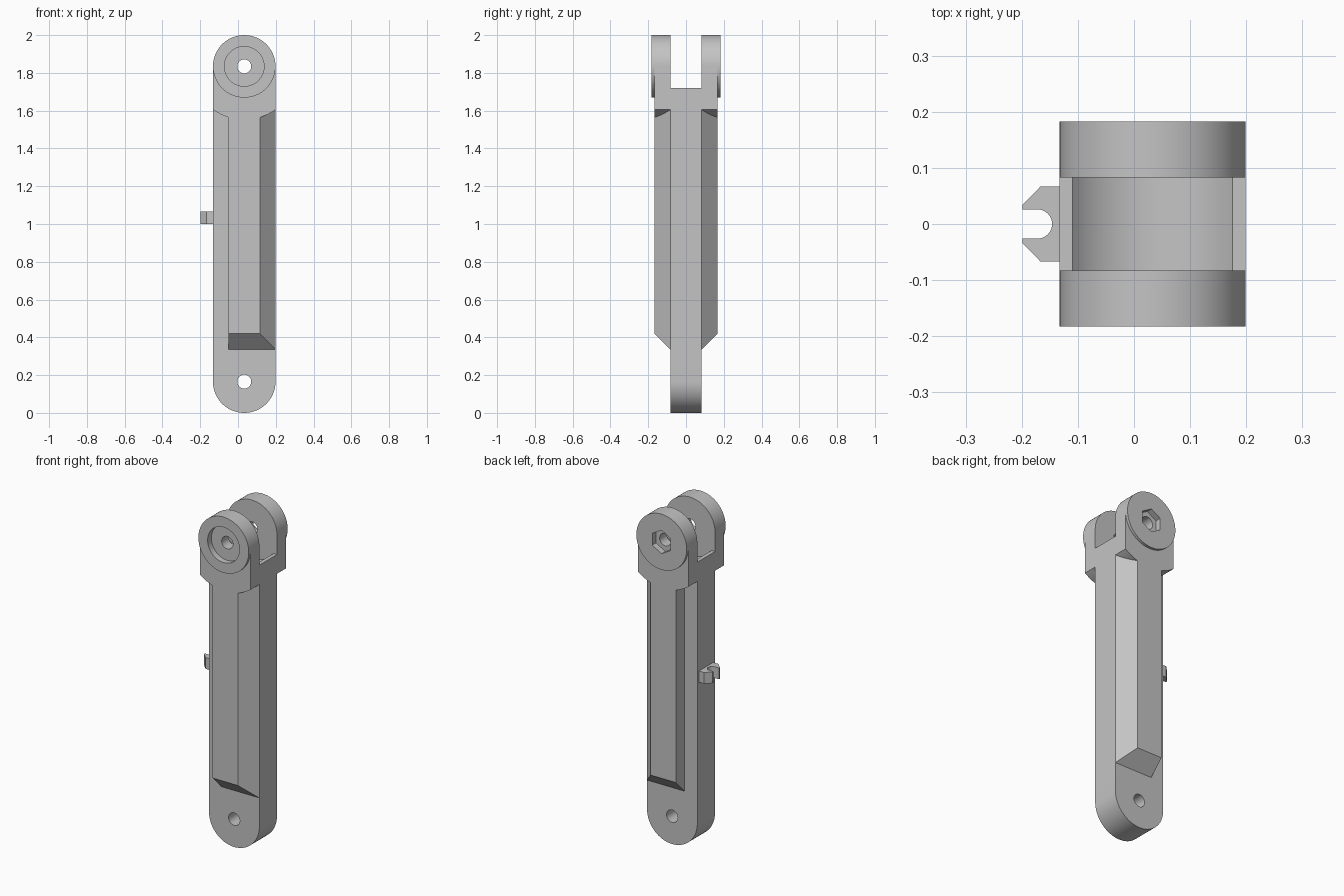
import bpy, bmesh, math

cube = bpy.data.objects.get("Cube")
if cube:
    bpy.data.objects.remove(cube, do_unlink=True)

CX, R = 0.033, 0.1655            # arm centre line and end radius
LOW, TOP = R, 2 - R              # pivot heights
CORE, BLOCK, BOSS = 0.083, 0.167, 0.183   # half thicknesses

grey = bpy.data.materials.new("plain_grey")
grey.use_nodes = True
colour = (0.55, 0.55, 0.55, 1)
grey.diffuse_color = colour
grey.node_tree.nodes["Principled BSDF"].inputs["Base Color"].default_value = colour


def arc(cx, cz, r, start, end, steps):
    """Points along an arc, angles in degrees."""
    angles = [math.radians(start + (end - start) * i / steps) for i in range(steps + 1)]
    return [(cx + r * math.cos(a), cz + r * math.sin(a)) for a in angles]


def circle(z, r, steps=64, start=0):
    return arc(CX, z, r, start, start + 360, steps)[:-1]


def loft(name, lower, upper):
    """Solid between two matching loops of 3D points."""
    bm = bmesh.new()
    a = [bm.verts.new(p) for p in lower]
    b = [bm.verts.new(p) for p in upper]
    n = len(a)
    bm.faces.new(a)
    bm.faces.new(b[::-1])
    for i in range(n):
        j = (i + 1) % n
        bm.faces.new((a[j], a[i], b[i], b[j]))
    bmesh.ops.recalc_face_normals(bm, faces=bm.faces)
    mesh = bpy.data.meshes.new(name)
    bm.to_mesh(mesh)
    bm.free()
    mesh.materials.append(grey)
    obj = bpy.data.objects.new(name, mesh)
    bpy.context.collection.objects.link(obj)
    return obj


def slab(name, pts, y0, y1):
    """Extrude an x-z profile along y."""
    return loft(name, [(x, y0, z) for x, z in pts], [(x, y1, z) for x, z in pts])


def select(obj):
    bpy.ops.object.select_all(action='DESELECT')
    obj.select_set(True)
    bpy.context.view_layer.objects.active = obj


def combine(target, tool, operation):
    select(target)
    mod = target.modifiers.new("combine", 'BOOLEAN')
    mod.operation, mod.solver, mod.object = operation, 'EXACT', tool
    bpy.ops.object.modifier_apply(modifier=mod.name)
    bpy.data.objects.remove(tool, do_unlink=True)


# Flat bar with a rounded lower end
arm = slab("link_arm", arc(CX, LOW, R, 180, 360, 48)
           + [(CX + R, 1.65), (CX - R, 1.65)], -CORE, CORE)

# Fork block with a curved underside
reach = 0.2825
half = math.degrees(math.asin(R / reach))
under = arc(CX, TOP, reach, 270 - half, 270 + half, 24)
under[0], under[-1] = (CX - R, under[0][1]), (CX + R, under[-1][1])
block = slab("fork_block", under + [(CX + R, TOP), (CX - R, TOP)], -BLOCK, BLOCK)
combine(arm, block, 'UNION')

# Round fork ends, slightly proud of the block
combine(arm, slab("fork_ends", circle(TOP, R, 96), -BOSS, BOSS), 'UNION')

# Ribs on both faces, bevelled along the +x side and the lower end
inner, outer = CX - R / 2, CX + R
for side in (-1, 1):
    def loop(x, z, y):
        return [(inner, side * y, z), (x, side * y, z),
                (x, side * y, 1.64), (inner, side * y, 1.64)]
    rib = loft("rib", loop(outer, 0.336, CORE), loop(outer - 0.083, 0.42, BLOCK))
    combine(arm, rib, 'UNION')

# Fork slot with a round clearance at its floor
shelf, clear = 1.72, 0.183
dip = math.degrees(math.asin((TOP - shelf) / clear))
slot = ([(CX - 0.3, 2.2), (CX - 0.3, shelf)]
        + arc(CX, TOP, clear, 180 + dip, 360 - dip, 40)
        + [(CX + 0.3, shelf), (CX + 0.3, 2.2)])
combine(arm, slab("slot_cutter", slot, -CORE, CORE), 'DIFFERENCE')

# Pivot holes, front bolt-head recess and rear nut pocket
for z in (LOW, TOP):
    combine(arm, slab("hole_cutter", circle(z, 0.037, 40), -0.3, 0.3), 'DIFFERENCE')
combine(arm, slab("bolt_recess", circle(TOP, 0.105), -0.3, -BOSS + 0.035), 'DIFFERENCE')
combine(arm, slab("nut_pocket", circle(TOP, 0.07, 6, 30), BOSS - 0.035, 0.3), 'DIFFERENCE')

# Small open cable clip on the -x side
edge = CX - R
half_clip = [(edge + 0.01, 0.067), (edge - 0.034, 0.067), (-0.199, 0.034), (-0.199, 0.026)]
clip_pts = (half_clip + arc(-0.172, 0, 0.026, 90, -90, 24)
            + [(x, -y) for x, y in reversed(half_clip)])
clip = loft("cable_clip", [(x, y, 1.0) for x, y in clip_pts],
            [(x, y, 1.067) for x, y in clip_pts])

for obj in (arm, clip):
    select(obj)
    bpy.ops.object.shade_smooth_by_angle(angle=math.radians(25))
